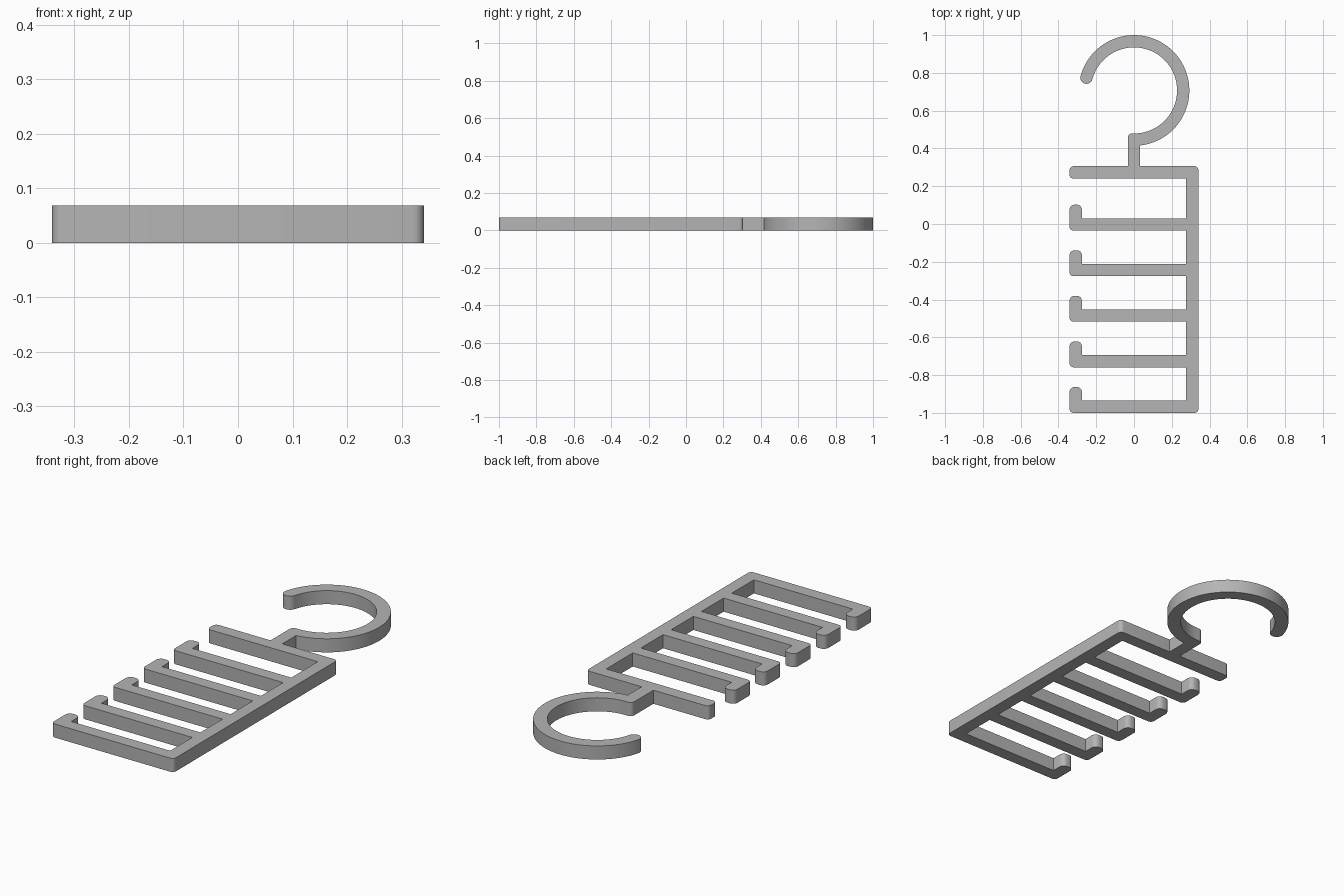
import bpy
import bmesh
from math import radians, cos, sin
from mathutils import Vector

THICK = 0.0685      # height of the flat plate
BAR = 0.065         # width of every bar
HALF = 0.341        # half width of the rack
SPACING = 0.2413    # distance between arms
ARMS = 5
TOP = 0.306         # upper edge of the top bar
HOOK_Y, HOOK_R = 0.707, 0.293

old = bpy.data.objects.get("Cube")
if old:
    bpy.data.objects.remove(old, do_unlink=True)

grey = bpy.data.materials.new("grey plastic")
grey.use_nodes = True
colour = (0.46, 0.46, 0.46, 1)
grey.diffuse_color = colour
grey.node_tree.nodes["Principled BSDF"].inputs["Base Color"].default_value = colour


def arc(cx, cy, r, start, end, steps):
    """Points along a circular arc, angles in degrees."""
    return [(cx + r * cos(radians(start + (end - start) * i / steps)),
             cy + r * sin(radians(start + (end - start) * i / steps)))
            for i in range(steps + 1)]


def corner(prev, here, nxt, r, steps=6):
    """Round a right-angled corner with radius r."""
    here = Vector(here)
    u = (Vector(prev) - here).normalized() * r
    v = (Vector(nxt) - here).normalized() * r
    centre = here + u + v
    return [tuple(centre - v * cos(radians(90 * i / steps)) - u * sin(radians(90 * i / steps)))
            for i in range(steps + 1)]


def rounded(path):
    """Turn (x, y, radius) corners into a point list; zero radius stays sharp."""
    pts = []
    for i, (x, y, r) in enumerate(path):
        if r:
            pts += corner(path[i - 1][:2], (x, y), path[(i + 1) % len(path)][:2], r)
        else:
            pts.append((x, y))
    return pts


# Spine and bottom edge, counter-clockwise from the top bar
soft = 0.02
inner = HALF - BAR
left = -HALF
frame = [(BAR / 2, TOP, 0), (-BAR / 2, TOP, 0), (left, TOP, soft),
         (left, TOP - BAR, soft), (inner, TOP - BAR, 0)]

# Arms with upturned tips, from the top one to the bottom one
for i in range(ARMS):
    low = -1 + SPACING * (ARMS - 1 - i)
    high = low + BAR
    last = i == ARMS - 1
    frame += [(inner, high, 0), (left + BAR, high, 0),
              (left + BAR, low + 0.137, 0.026), (left, low + 0.137, 0.026),
              (left, low, soft)]
    frame.append((HALF, low, soft) if last else (inner, low, 0))
frame.append((HALF, TOP, soft))
rack = rounded(frame)

# Stem and open ring hook with a rounded end
tip = 165
mid = HOOK_R - BAR / 2
stem_top = HOOK_Y - HOOK_R + BAR
tip_x, tip_y = mid * cos(radians(tip)), HOOK_Y + mid * sin(radians(tip))
join = -83.6        # angle where the outer ring meets the stem
hook = arc(0, HOOK_Y, HOOK_R, join, tip, 72)
hook += arc(tip_x, tip_y, BAR / 2, tip, tip + 180, 12)[1:]
hook += arc(0, HOOK_Y, HOOK_R - BAR, tip, -90, 72)[1:]
hook += corner((0, stem_top), (-BAR / 2, stem_top), (-BAR / 2, TOP), 0.022)

# One outline: the hook sits between the two stem feet on the top bar
outline = [rack[0]] + hook + rack[1:]

bm = bmesh.new()
face = bm.faces.new([bm.verts.new((x, y, 0)) for x, y in outline])
sides = bmesh.ops.extrude_face_region(bm, geom=[face])
bmesh.ops.translate(bm, vec=(0, 0, THICK),
                    verts=[g for g in sides["geom"] if isinstance(g, bmesh.types.BMVert)])
bmesh.ops.recalc_face_normals(bm, faces=bm.faces)
bmesh.ops.triangulate(bm, faces=[f for f in bm.faces if len(f.verts) > 4])
mesh = bpy.data.meshes.new("hanger_rack")
bm.to_mesh(mesh)
bm.free()
mesh.materials.append(grey)

rack_object = bpy.data.objects.new("hanger_rack", mesh)
bpy.context.collection.objects.link(rack_object)
bpy.context.view_layer.objects.active = rack_object
rack_object.select_set(True)
bpy.ops.object.shade_smooth_by_angle(angle=radians(30))
